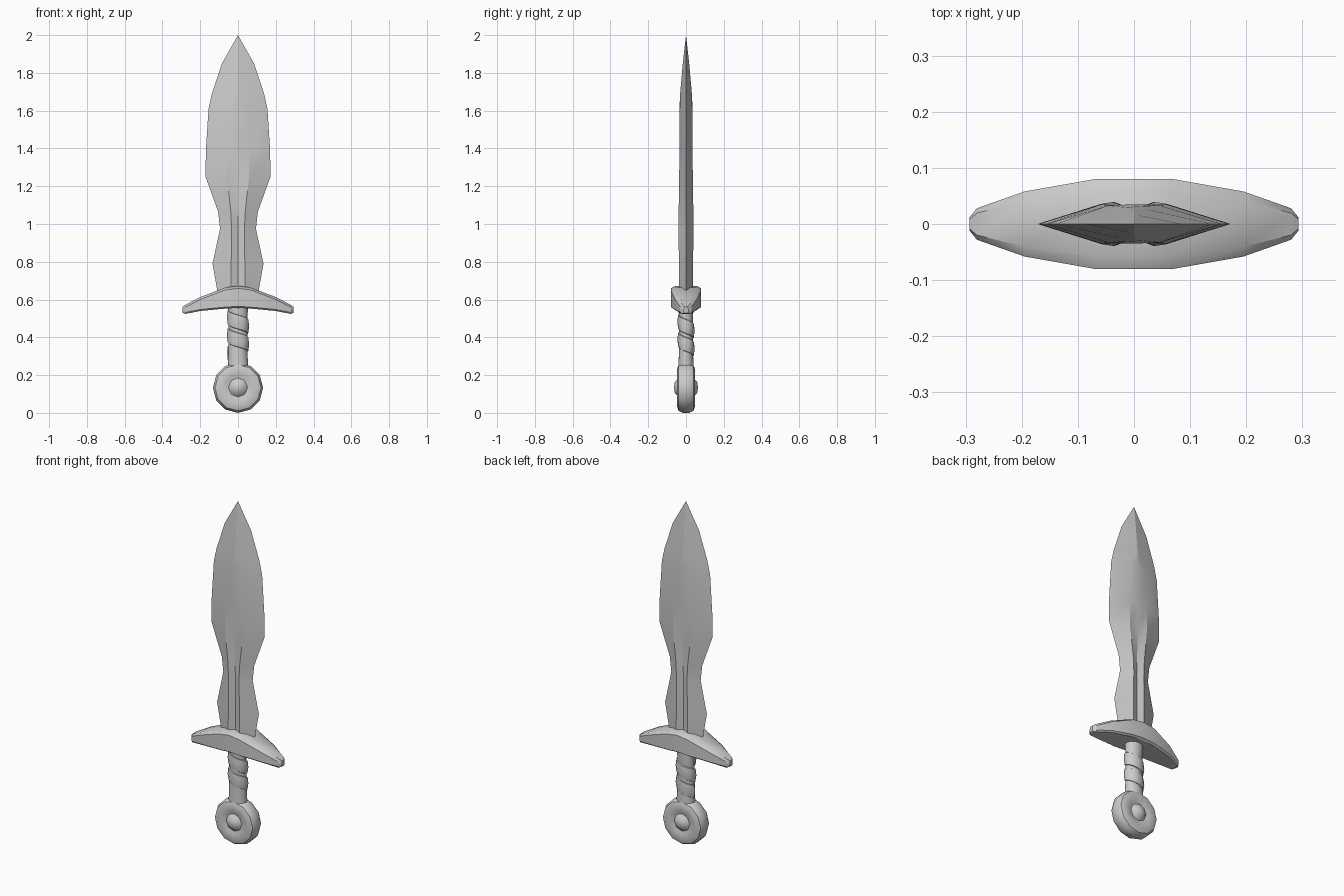
import bpy, math

cube = bpy.data.objects.get("Cube")
if cube:
    bpy.data.objects.remove(cube)

steel = bpy.data.materials.new("grey_steel")
steel.use_nodes = True
GREY = (0.6, 0.6, 0.6, 1)
steel.diffuse_color = GREY
steel.node_tree.nodes["Principled BSDF"].inputs["Base Color"].default_value = GREY


def loft(name, rings, angle=30, closed=False):
    """Skin a list of equal-length rings, capping the ends unless closed."""
    n, m = len(rings[0]), len(rings)
    verts = [p for ring in rings for p in ring]
    faces = []
    for i in range(m if closed else m - 1):
        a, b = i * n, (i + 1) % m * n
        faces += [(a + j, a + (j + 1) % n, b + (j + 1) % n, b + j) for j in range(n)]
    if not closed:
        faces += [tuple(range(n))[::-1], tuple(range((m - 1) * n, m * n))]
    mesh = bpy.data.meshes.new(name)
    mesh.from_pydata(verts, [], faces)
    mesh.materials.append(steel)
    obj = bpy.data.objects.new(name, mesh)
    bpy.context.collection.objects.link(obj)
    bpy.ops.object.select_all(action="DESELECT")
    obj.select_set(True)
    bpy.context.view_layer.objects.active = obj
    bpy.ops.object.mode_set(mode="EDIT")
    bpy.ops.mesh.select_all(action="SELECT")
    bpy.ops.mesh.remove_doubles(threshold=0.0001)
    bpy.ops.mesh.normals_make_consistent(inside=False)
    bpy.ops.object.mode_set(mode="OBJECT")
    bpy.ops.object.shade_smooth_by_angle(angle=math.radians(angle))
    return obj


# Blade: height, half width, ridge offset, ridge depth, fuller depth
blade_rows = [
    (0.60, 0.105, 0.037, 0.038, 0.025),
    (0.66, 0.112, 0.037, 0.038, 0.025),
    (0.79, 0.135, 0.036, 0.038, 0.025),
    (0.975, 0.095, 0.034, 0.039, 0.025),
    (1.065, 0.105, 0.038, 0.039, 0.026),
    (1.25, 0.172, 0.058, 0.036, 0.028),
    (1.39, 0.17, 0.058, 0.035, 0.031),
    (1.61, 0.156, 0.046, 0.033, 0.035),
    (1.69, 0.138, 0.010, 0.029, 0.031),
    (1.85, 0.085, 0.005, 0.016, 0.017),
    (2.0, 0.0, 0.0, 0.0, 0.0),
]
loft("blade", [[(w, 0, z), (r, d, z), (0, c, z), (-r, d, z),
                (-w, 0, z), (-r, -d, z), (0, -c, z), (r, -d, z)]
               for z, w, r, d, c in blade_rows], 20)

# Guard: distance from centre, half depth, top height, bottom height
guard_half = [
    (0.0, 0.08, 0.673, 0.556),
    (0.07, 0.08, 0.663, 0.552),
    (0.195, 0.058, 0.615, 0.54),
    (0.28, 0.028, 0.572, 0.524),
    (0.293, 0.012, 0.562, 0.53),
]
guard_rows = [(-x, d, t, b) for x, d, t, b in guard_half[:0:-1]] + guard_half
loft("guard", [[(x, 0.7 * d, t), (x, d, t - 0.013), (x, d, b + 0.008), (x, 0.85 * d, b),
                (x, -0.85 * d, b), (x, -d, b + 0.008), (x, -d, t - 0.013), (x, -0.7 * d, t)]
               for x, d, t, b in guard_rows])


def oval(angle, grow, z):
    return ((0.049 + grow) * math.cos(angle), (0.036 + grow) * math.sin(angle), z)


# Grip core with a slight flare at the ends
SIDES = 12
loft("grip_core", [[oval(math.tau * k / SIDES, g, z) for k in range(SIDES)]
                   for z, g in [(0.23, 0.006), (0.3, 0.002), (0.48, 0.0), (0.58, 0.005)]], 40)

# Grip wrap: a rounded strap wound in a helix around the core
TURNS, PITCH = 2, 0.095
strap = [(-0.042, -0.006), (-0.036, 0.005), (0.0, 0.010), (0.036, 0.006), (0.042, -0.006)]
wrap = []
for i in range(TURNS * SIDES + 1):
    a = math.tau * i / SIDES
    z = 0.315 + PITCH * i / SIDES
    wrap.append([oval(math.pi - a, g, z + h) for h, g in strap])
loft("grip_wrap", wrap, 40)


def turned(name, profile, sides, height):
    """Turn a half profile around the front-to-back axis, mirrored to the back."""
    full = profile + [(r, -y) for r, y in profile[::-1]]
    rings = []
    for k in range(sides):
        a = math.tau * k / sides
        rings.append([(r * math.sin(a), y, height - r * math.cos(a)) for r, y in full])
    return loft(name, rings, 40, closed=True)


# Pommel: thick rounded wheel with a domed boss on both faces
turned("pommel_wheel", [(0.045, 0.036), (0.07, 0.042), (0.1, 0.047),
                        (0.122, 0.039), (0.133, 0.018)], 12, 0.133)
turned("pommel_boss", [(0.0, 0.064), (0.03, 0.059), (0.052, 0.036)], 8, 0.135)
